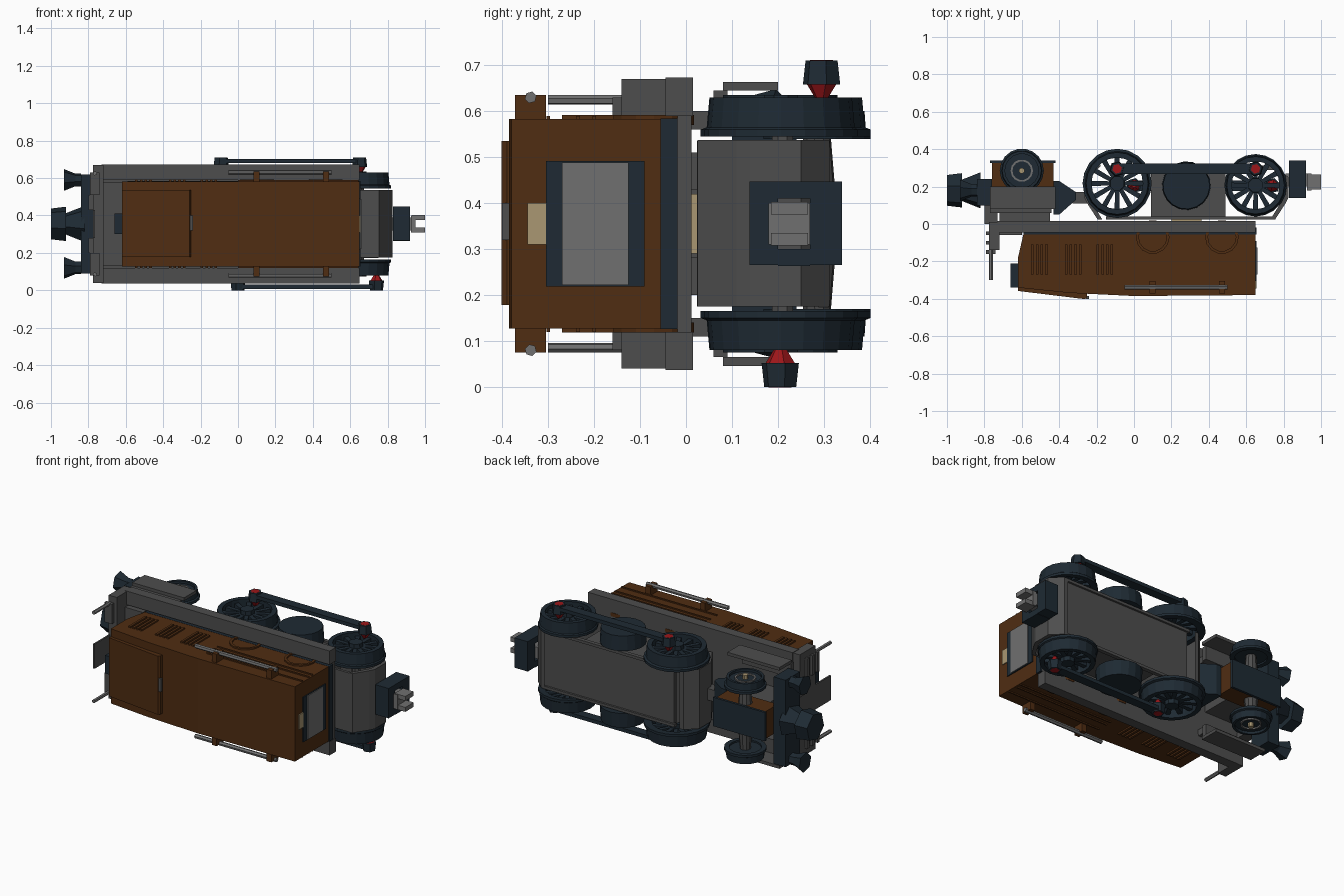
import bpy, bmesh, math
from mathutils import Vector

C = 0.355  # mid plane: the locomotive lies on its side, wheels toward +y


def mat(name, r, g, b):
    m = bpy.data.materials.new(name)
    m.diffuse_color = (r, g, b, 1)
    return m


BROWN = mat("brown", 0.08, 0.026, 0.006)
DARK = mat("dark_blue", 0.013, 0.023, 0.033)
GREY = mat("dark_grey", 0.075, 0.075, 0.075)
STEEL = mat("steel", 0.16, 0.16, 0.16)
RED = mat("red", 0.33, 0.008, 0.01)
CREAM = mat("cream", 0.4, 0.31, 0.17)


def add(name, verts, faces, m=None, mirror=False):
    for side in ((False, True) if mirror else (False,)):
        bm = bmesh.new()
        vs = [bm.verts.new((x, y, 2 * C - z if side else z)) for x, y, z in verts]
        for f in faces:
            bm.faces.new([vs[i] for i in f])
        bmesh.ops.recalc_face_normals(bm, faces=bm.faces)
        me = bpy.data.meshes.new(name)
        bm.to_mesh(me)
        bm.free()
        ob = bpy.data.objects.new(name, me)
        bpy.context.collection.objects.link(ob)
        me.materials.append(m or GREY)


def skin(n):
    # end caps and side quads between two n-sided loops
    return [list(range(n)), list(range(n, 2 * n))] + \
           [[i, (i + 1) % n, n + (i + 1) % n, n + i] for i in range(n)]


def prism(name, pts, z0, z1, m=None, mirror=False):
    add(name, [(x, y, z) for z in (z0, z1) for x, y in pts], skin(len(pts)), m, mirror)


def box(name, x0, x1, y0, y1, z0, z1, m=None, mirror=False):
    prism(name, [(x0, y0), (x1, y0), (x1, y1), (x0, y1)], z0, z1, m, mirror)


def loft(name, p, q, r0, r1, n=6, m=None, mirror=False):
    # tapered rod between two points
    p, q = Vector(p), Vector(q)
    d = (q - p).normalized()
    u = d.orthogonal().normalized()
    w = d.cross(u)
    v = []
    for c, r in ((p, r0), (q, r1)):
        for i in range(n):
            a = 2 * math.pi * (i + 0.5) / n
            v.append(tuple(c + r * (u * math.cos(a) + w * math.sin(a))))
    add(name, v, skin(n), m, mirror)


def ring(name, cx, cy, prof, n, m, mirror=True):
    # closed (radius, z) profile turned about a z-parallel axle
    k = len(prof)
    v = [(cx + r * math.cos(2 * math.pi * i / n), cy + r * math.sin(2 * math.pi * i / n), z)
         for i in range(n) for r, z in prof]
    f = [[i * k + j, i * k + (j + 1) % k, (i + 1) % n * k + (j + 1) % k, (i + 1) % n * k + j]
         for i in range(n) for j in range(k)]
    add(name, v, f, m, mirror)


def wheel(name, x, y, r, flange, spokes):
    t = r * 0.8
    ring(name + "_tyre", x, y, [(t, 0.55), (flange, 0.545), (flange, 0.56), (r, 0.565),
                                (r - 0.006, 0.63), (t, 0.63)], 20, DARK)
    loft(name + "_hub", (x, y, 0.55), (x, y, 0.635), 0.045, 0.04, 8, DARK, True)
    for i in range(spokes):
        a = 2 * math.pi * i / spokes
        c, s = math.cos(a), math.sin(a)
        pts = [(x + c * d - s * w, y + s * d + c * w)
               for d, w in ((0.03, -0.011), (t + .004, -0.014), (t + .004, 0.014), (0.03, 0.011))]
        prism(name + "_spoke", pts, 0.575, 0.61, DARK, True)


# Body shell and roof
prism("body", [(-0.62, -0.34), (-0.35, -0.368), (0.0, -0.385), (0.65, -0.38), (0.65, -0.05),
               (-0.59, -0.05), (-0.62, -0.18)], 0.127, 0.583, BROWN)
prism("roof_hatch", [(-0.62, -0.358), (-0.26, -0.402), (-0.25, -0.39), (-0.25, -0.36), (-0.62, -0.335)],
      0.178, 0.535, BROWN)
box("hatch_handle", -0.257, -0.24, -0.4, -0.385, 0.32, 0.4)
box("body_base", -0.59, 0.655, -0.055, -0.018, 0.126, 0.584, DARK)
for x in (-0.51, -0.33, -0.16):
    for i in range(4):
        box("side_vent", x + i * .025 - .04, x + i * .025 - .026, -0.27, -0.11, 0.58, 0.592, BROWN, True)
for y in (-0.2, -0.235, -0.3):
    box("side_trim", 0.0, 0.645, y - .004, y + .004, 0.58, 0.59, BROWN, True)
for x in (0.1, 0.47):
    ring("body_arch", x, -0.07, [(0.075, 0.57), (0.09, 0.57), (0.09, 0.592), (0.075, 0.592)], 14, BROWN)

# Rear window and front lamp
box("window_frame", 0.645, 0.656, -0.305, -0.09, 0.218, 0.492, DARK)
box("window_pane", 0.65, 0.66, -0.27, -0.125, 0.222, 0.488, STEEL)
box("rear_plate", 0.645, 0.656, -0.345, -0.305, 0.31, 0.4, CREAM)
box("front_lamp", -0.66, -0.61, -0.34, -0.21, 0.3, 0.41, DARK)

# Roof-side handrails and brackets
loft("handrail", (-0.05, -0.338, 0.63), (0.5, -0.338, 0.63), 0.013, 0.013, 6, STEEL, True)
for x in (0.1, 0.47):
    box("handrail_bracket", x - .016, x + .016, -0.372, -0.305, 0.575, 0.635, BROWN, True)

# Running boards and front deck
box("running_board", -0.73, 0.65, -0.045, 0.015, 0.59, 0.673, None, True)
box("deck", -0.73, 0.645, -0.018, 0.012, 0.12, 0.59)
box("front_deck", -0.72, -0.6, -0.06, -0.01, 0.13, 0.58)
box("front_end_plate", -0.775, -0.72, -0.14, 0.01, 0.04, 0.67)
for i in range(3):
    box("front_step", -0.79, -0.74, -0.16 + i * .05, -0.14 + i * .05, 0.08, 0.2, None, True)
loft("front_post", (-0.765, -0.3, 0.625), (-0.765, -0.03, 0.625), 0.011, 0.011, 6, STEEL, True)
box("gate_panel", -0.775, -0.765, -0.29, -0.14, 0.28, 0.43)

# Drive chassis: solid centre, thin belly and curved end plates open behind the spokes
box("chassis_core", 0.09, 0.49, 0.04, 0.295, 0.185, 0.525)
box("chassis_belly", -0.13, 0.745, 0.288, 0.3, 0.18, 0.53)
box("chassis_rim_side", -0.14, 0.75, 0.288, 0.312, 0.52, 0.537, None, True)
box("chassis_top", -0.15, 0.74, 0.024, 0.04, 0.175, 0.535)
END = [(0.73, 0.025), (0.755, 0.025), (0.81, 0.11), (0.825, 0.14), (0.825, 0.25), (0.76, 0.312),
       (0.735, 0.312), (0.8, 0.25), (0.8, 0.14)]
prism("chassis_rear", END, 0.175, 0.537)
prism("chassis_front", [(0.56 - x, y) for x, y in END], 0.175, 0.537)
box("pivot", 0.2, 0.36, 0.0, 0.04, 0.29, 0.42, CREAM)

# Driving wheels, blind middle wheel and axles
wheel("front_driver", -0.09, 0.217, 0.172, 0.185, 12)
wheel("rear_driver", 0.65, 0.207, 0.16, 0.167, 12)
loft("middle_wheel", (0.28, 0.205, 0.545), (0.28, 0.205, 0.635), 0.13, 0.125, 18, DARK, True)
for x in (-0.09, 0.65):
    loft("driver_axle", (x, 0.21, 0.08), (x, 0.21, 0.63), 0.025, 0.025, 8)

# Coupling rods, quartered between the two sides
for z0, sgn, dx, dy in ((0.71, -1, 0.0, 0.09), (0.0, 1, 0.09, 0.0)):
    ax, bx, y = -0.09 + dx, 0.65 + dx, 0.205 + dy
    za, zb = sorted((z0 + sgn * 0.008, z0 + sgn * 0.03))
    box("coupling_rod", ax, bx, y - .028, y + .028, za, zb, DARK)
    for x in (ax, bx):
        loft("rod_end", (x, y, z0), (x, y, z0 + sgn * .052), 0.036, 0.042, 6, DARK)
        loft("crank_pin", (x, y, z0 + sgn * .05), (x, y, z0 + sgn * .085), 0.034, 0.012, 6, RED)
        loft("pin_cap", (x, y, z0), (x, y, z0 - sgn * .001), 0.026, 0.026, 6, RED)

# Side steps over the leading truck
box("step_hanger", -0.77, -0.44, 0.06, 0.09, 0.56, 0.645, None, True)
box("step_plate", -0.77, -0.42, 0.08, 0.2, 0.645, 0.664, None, True)
box("step_web", -0.72, -0.45, 0.0, 0.08, 0.56, 0.6, None, True)

# Leading truck
box("truck_frame", -0.76, -0.43, 0.2, 0.33, 0.272, 0.438, BROWN)
box("truck_cover", -0.77, -0.42, 0.325, 0.34, 0.267, 0.443, DARK)
box("truck_bolster", -0.7, -0.5, 0.01, 0.2, 0.28, 0.43)
prism("truck_tongue", [(-0.43, 0.05), (-0.4, 0.05), (-0.31, 0.13), (-0.31, 0.17), (-0.4, 0.23),
                       (-0.43, 0.23)], 0.26, 0.45, DARK)
box("tongue_link", -0.33, -0.24, 0.11, 0.17, 0.32, 0.39)
ring("truck_wheel_tyre", -0.6, 0.285, [(0.09, 0.54), (0.118, 0.54), (0.118, 0.555), (0.108, 0.56),
                                       (0.105, 0.6), (0.09, 0.6)], 18, DARK)
loft("truck_wheel_disc", (-0.6, 0.285, 0.55), (-0.6, 0.285, 0.585), 0.095, 0.095, 18, DARK, True)
ring("truck_wheel_ring", -0.6, 0.285, [(0.05, 0.58), (0.06, 0.58), (0.06, 0.593), (0.05, 0.593)], 14, STEEL)
loft("truck_axle", (-0.6, 0.285, 0.1), (-0.6, 0.285, 0.61), 0.016, 0.016, 8, CREAM)
loft("axle_sleeve", (-0.6, 0.285, 0.43), (-0.6, 0.285, 0.55), 0.04, 0.03, 10, None, True)

# Front buffer beam, buffers and coupler
box("buffer_beam", -0.84, -0.76, 0.1, 0.24, 0.09, 0.62, DARK)
box("beam_bracket", -0.8, -0.73, 0.0, 0.11, 0.2, 0.28, None, True)
loft("buffer_stem", (-0.84, 0.18, 0.59), (-0.88, 0.18, 0.59), 0.035, 0.035, 6, DARK, True)
loft("buffer_head", (-0.87, 0.18, 0.59), (-0.93, 0.18, 0.59), 0.035, 0.06, 6, DARK, True)
loft("coupler_neck", (-0.82, 0.18, C), (-0.93, 0.18, C), 0.1, 0.055, 6, DARK)
loft("coupler_head", (-0.92, 0.18, C), (-1.0, 0.18, C), 0.095, 0.085, 6, DARK)

# Rear coupler
box("rear_draw_plate", 0.83, 0.92, 0.27, 0.34, 0.265, 0.447, DARK)
box("rear_draw_plate_upper", 0.83, 0.92, 0.138, 0.2, 0.265, 0.447, DARK)
box("rear_draw_cheek", 0.83, 0.92, 0.2, 0.27, 0.41, 0.447, DARK, True)
box("rear_coupler_shank", 0.81, 0.94, 0.2, 0.27, 0.32, 0.39, STEEL)
box("rear_coupler_jaw", 0.93, 1.0, 0.185, 0.265, 0.375, 0.402, STEEL, True)
box("rear_coupler_back", 0.925, 0.95, 0.18, 0.27, 0.31, 0.4, STEEL)
